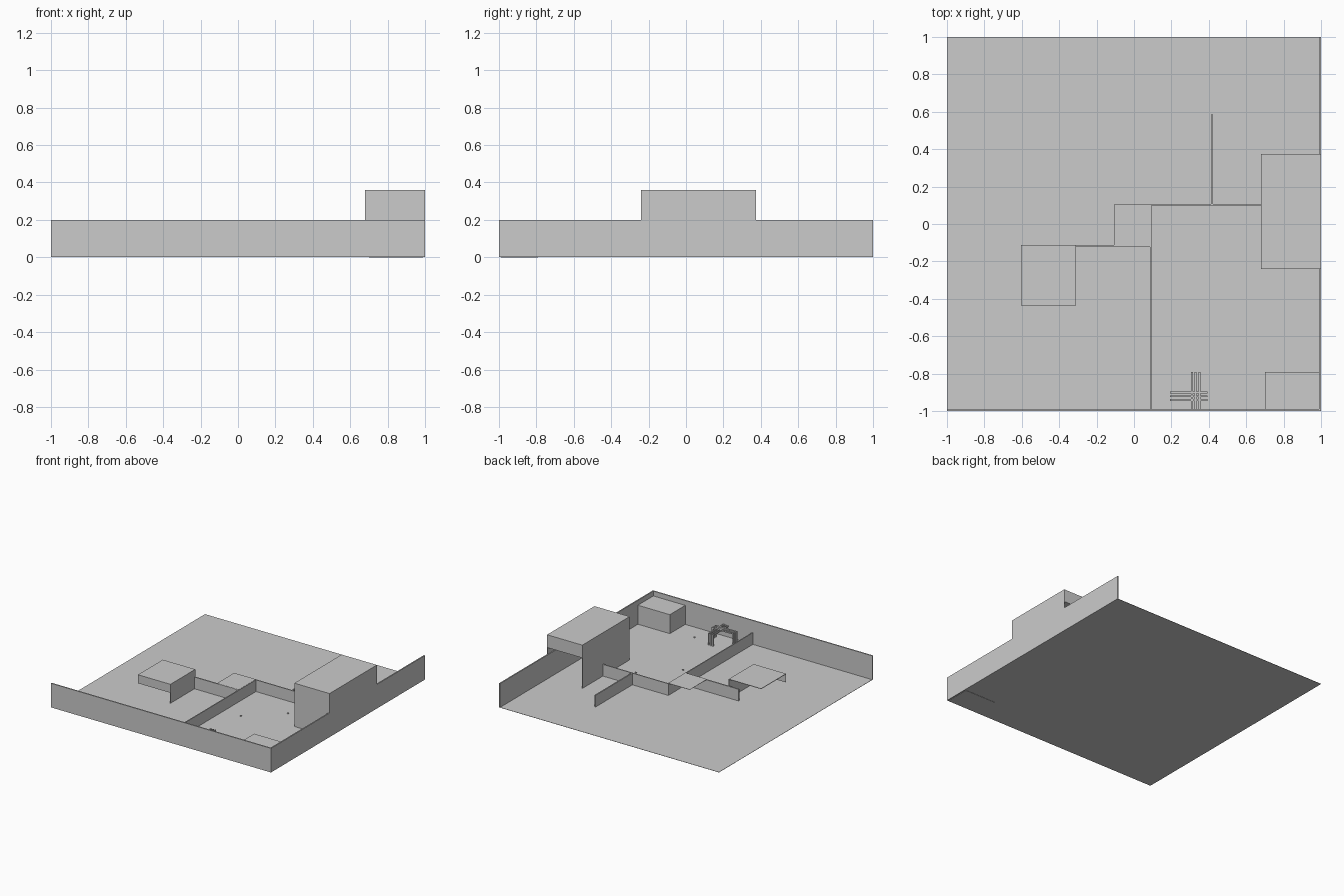
import bpy

if "Cube" in bpy.data.objects:
    bpy.data.objects.remove(bpy.data.objects["Cube"])


def box(name, x0, x1, y0, y1, z0, z1):
    """Axis-aligned box given by its extents."""
    bpy.ops.mesh.primitive_cube_add(size=1, location=((x0 + x1) / 2, (y0 + y1) / 2, (z0 + z1) / 2))
    ob = bpy.context.object
    ob.name = name
    ob.scale = (x1 - x0, y1 - y0, z1 - z0)
    bpy.ops.object.transform_apply(location=False, rotation=False, scale=True)
    return ob


T = 0.004   # sheet thickness
F = 0.004   # floor level
H = 0.10    # low wall height

# Floor and the two outer walls
box("floor", -1, 1, -1, 1, F - 0.002, F)
box("front_wall", -1, 1, -1, -0.99, F, 0.2)
box("right_wall", 0.99, 1, -0.99, 1, F, 0.2)

# Raised block on the right wall: deep top slab on two full-height panels
box("upper_block", 0.68, 1, -0.24, 0.375, 0.255, 0.36)
box("block_side_panel", 0.68, 0.68 + T, -0.24, 0.375, F, 0.255)
box("block_front_panel", 0.68 + T, 1, -0.24, -0.24 + T, F, 0.255)
box("block_outer_panel", 1 - T, 1, -0.24 + T, 0.375, 0.2, 0.255)

# Solid crate in the front right corner
box("corner_crate", 0.7, 0.99, -0.99, -0.79, 0, 0.16)

# Low room dividers
box("room_back_wall", 0.09, 0.68, 0.10, 0.108, F, H)
box("room_side_wall", 0.085, 0.093, -0.99, 0.108, F, H)
box("spur_wall", 0.412, 0.422, 0.108, 0.585, F, H)
box("left_wall", -0.4, 0.085, -0.122, -0.112, F, H)

# Flat canopy in the corner between the dividers
box("canopy", -0.108, 0.09, -0.12, 0.105, H, H + 0.002)

# Left shelter: roof sheet, full side panel, short front band
box("shelter_roof", -0.605, -0.31, -0.435, -0.112, 0.16 - T, 0.16)
box("shelter_side", -0.31 - T, -0.31, -0.435, -0.112, F, 0.16 - T)
box("shelter_front_band", -0.605, -0.31 - T, -0.435, -0.435 + T, 0.09, 0.16 - T)

# Two crossing sets of hoop rails
B = 0.01
for i, x in enumerate((0.305, 0.323, 0.345)):
    box(f"rail_long_{i}", x, x + B, -0.99, -0.79, H - B, H)
    box(f"rail_long_leg_{i}", x, x + B, -0.79 - B, -0.79, F, H - B)
for i, y in enumerate((-0.945, -0.926, -0.905)):
    box(f"rail_cross_{i}", 0.193, 0.393, y, y + B, H - B, H)
    for j, x in enumerate((0.193, 0.383)):
        box(f"rail_cross_leg_{i}_{j}", x, x + B, y, y + B, F, H - B)

# Small floor markers
for i, (x, y) in enumerate(((0.51, -0.08), (0.25, -0.32), (0.9, -0.32), (0.51, -0.84))):
    box(f"floor_marker_{i}", x - 0.006, x + 0.006, y - 0.005, y + 0.005, F, F + 0.006)
